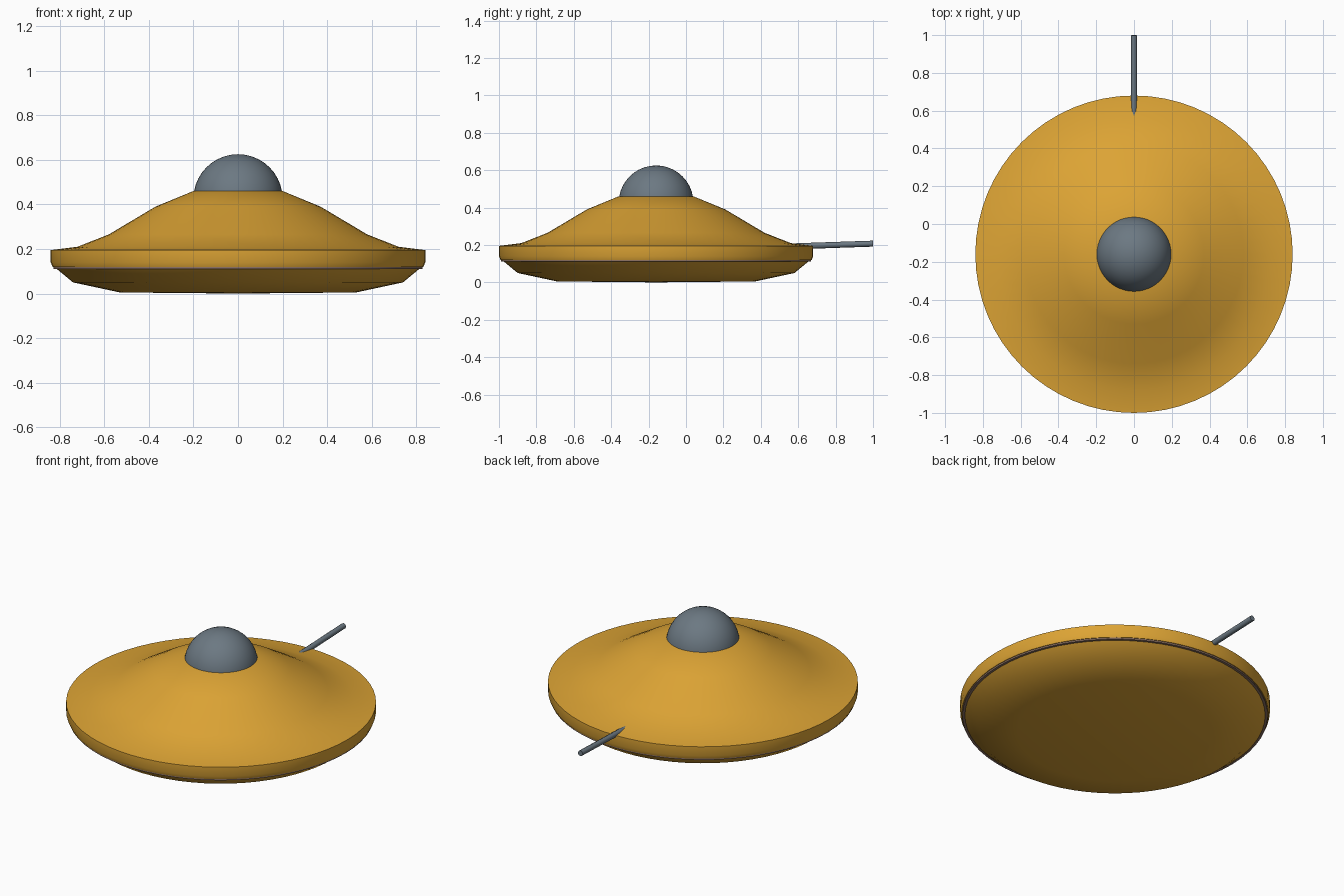
import bpy, bmesh, math
from mathutils import Vector

cube = bpy.data.objects.get("Cube")
if cube:
    bpy.data.objects.remove(cube, do_unlink=True)

CENTRE_Y = -0.16


def material(name, colour):
    m = bpy.data.materials.new(name)
    m.use_nodes = True
    m.diffuse_color = (*colour, 1)
    m.node_tree.nodes["Principled BSDF"].inputs["Base Color"].default_value = (*colour, 1)
    return m


gold = material("gold", (0.72, 0.37, 0.035))
steel = material("steel grey", (0.15, 0.19, 0.225))
seam = material("seam brown", (0.27, 0.17, 0.13))


def finish(bm, name, mat, angle):
    mesh = bpy.data.meshes.new(name)
    bm.to_mesh(mesh)
    bm.free()
    mesh.materials.append(mat)
    obj = bpy.data.objects.new(name, mesh)
    bpy.context.collection.objects.link(obj)
    bpy.ops.object.select_all(action="DESELECT")
    obj.select_set(True)
    bpy.context.view_layer.objects.active = obj
    bpy.ops.object.shade_smooth_by_angle(angle=math.radians(angle))
    return obj


def lathe(name, profile, mat, angle=50, steps=64):
    """Spin an (r, z) profile, listed bottom to top, about the hull axis."""
    bm = bmesh.new()
    verts = [bm.verts.new((r, 0, z)) for r, z in profile]
    edges = [bm.edges.new(pair) for pair in zip(verts, verts[1:])]
    bmesh.ops.spin(bm, geom=verts + edges, cent=(0, 0, 0), axis=(0, 0, 1),
                   angle=math.tau, steps=steps, use_duplicate=False)
    bmesh.ops.remove_doubles(bm, verts=bm.verts, dist=0.0005)
    bmesh.ops.recalc_face_normals(bm, faces=bm.faces)
    obj = finish(bm, name, mat, angle)
    obj.location.y = CENTRE_Y
    return obj


# Hull: shallow pan below, sloping cover above
lathe("lower_hull", [(0, 0), (0.53, 0.005), (0.74, 0.05), (0.815, 0.112), (0, 0.112)], gold)
lathe("upper_hull", [(0, 0.12), (0.832, 0.12), (0.84, 0.14), (0.84, 0.195), (0.72, 0.21),
                     (0.58, 0.265), (0.37, 0.39), (0.2, 0.46), (0, 0.46)], gold)

# Seam between the two hull halves
lathe("hull_seam", [(0, 0.111), (0.828, 0.111), (0.828, 0.121), (0, 0.121)], seam)

# Dome, with its lower part sunk in the hull
arc = [math.radians(a) for a in range(0, 91, 9)]
lathe("dome", [(0, 0.425)] + [(0.2 * math.cos(a), 0.425 + 0.2 * math.sin(a)) for a in arc],
      steel, steps=48)

# Tail rod, rising slightly toward the back
start, end = Vector((0, 0.5, 0.19)), Vector((0, 0.999, 0.207))
bm = bmesh.new()
bmesh.ops.create_cone(bm, cap_ends=True, segments=8, radius1=0.016, radius2=0.016,
                      depth=(end - start).length)
rod = finish(bm, "tail_rod", steel, 50)
rod.rotation_euler = (end - start).to_track_quat("Z", "Y").to_euler()
rod.location = (start + end) / 2
